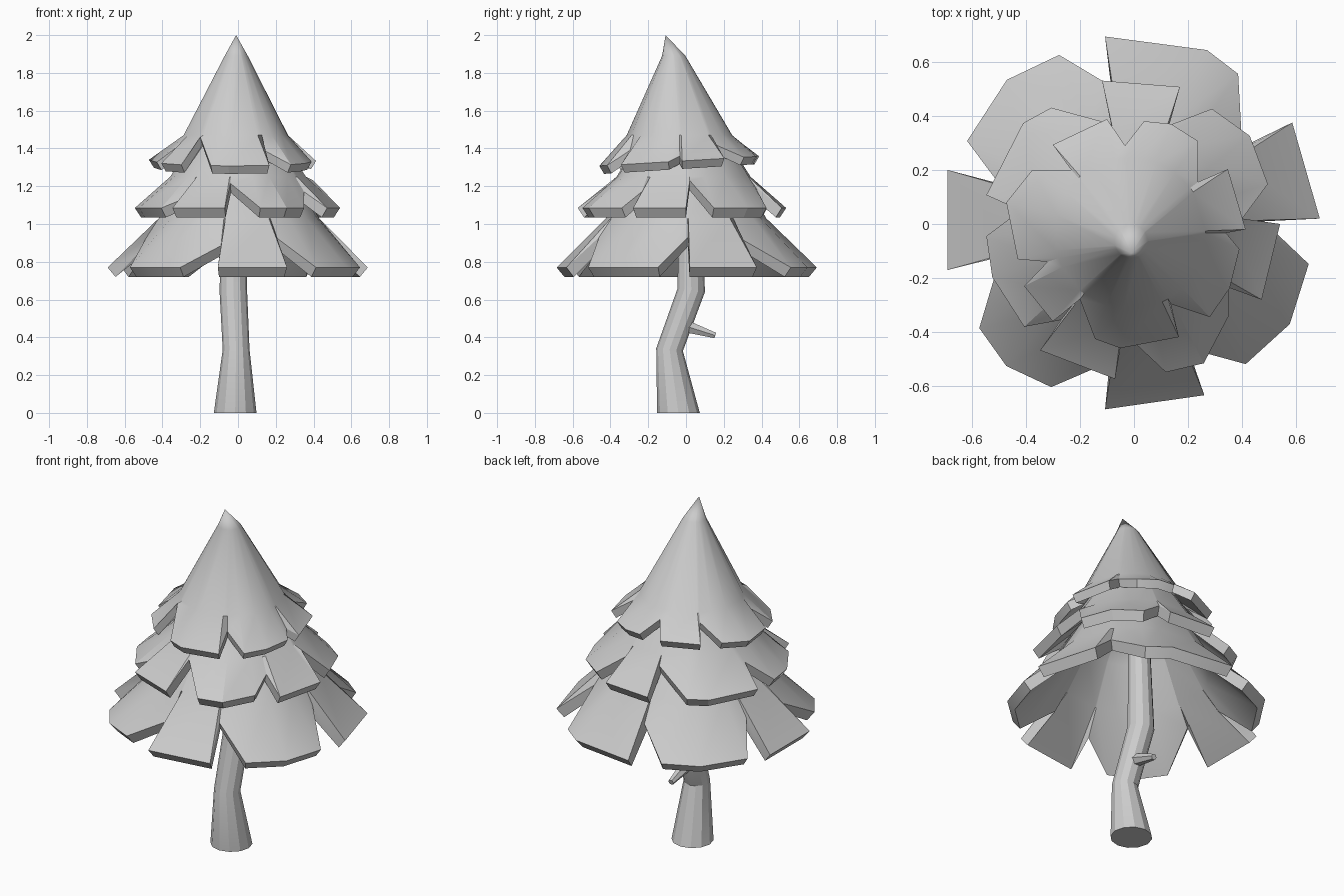
import bpy, math
from mathutils import Vector

if "Cube" in bpy.data.objects:
    bpy.data.objects.remove(bpy.data.objects["Cube"])


def make_object(name, verts, faces):
    mesh = bpy.data.meshes.new(name)
    mesh.from_pydata(verts, [], faces)
    mesh.update()
    ob = bpy.data.objects.new(name, mesh)
    bpy.context.collection.objects.link(ob)
    bpy.ops.object.select_all(action='DESELECT')
    ob.select_set(True)
    bpy.context.view_layer.objects.active = ob
    bpy.ops.object.mode_set(mode='EDIT')
    bpy.ops.mesh.select_all(action='SELECT')
    bpy.ops.mesh.normals_make_consistent(inside=False)
    bpy.ops.object.mode_set(mode='OBJECT')
    bpy.ops.object.shade_smooth_by_angle(angle=math.radians(25))
    return ob


def foliage(name, outline, rim, tilt, rings, tip, thick, shrink):
    """Jagged skirt: (x, y) are tab corners on the rim, (x, y, z) are notch tips."""
    n = len(outline)
    cx, cy = rings[0][2:]
    edge = [Vector(p) if len(p) == 3 else Vector((p[0], p[1], rim + tilt * p[1]))
            for p in outline]
    angles = [math.atan2(p.y - cy, p.x - cx) for p in edge]
    outer = list(edge)
    for r, z, x, y in rings:
        outer += [Vector((x + r * math.cos(a), y + r * math.sin(a), z)) for a in angles]
    outer.append(Vector(tip))
    inner = [Vector((cx + (p.x - cx) * shrink, cy + (p.y - cy) * shrink, p.z - thick))
             for p in outer]
    m, last = len(outer), len(rings) * n
    faces = []
    for i in range(n):
        j = (i + 1) % n
        for o in (0, m):
            for k in range(0, last, n):
                faces.append((o + k + i, o + k + j, o + k + n + j, o + k + n + i))
            faces.append((o + last + i, o + last + j, o + m - 1))
        faces.append((i, j, m + j, m + i))
    return make_object(name, outer + inner, faces)


def tube(name, path, sides, flat):
    """Tapered tube through (x, y, z, radius); rings level or across the path."""
    pts = [Vector(p[:3]) for p in path]
    verts, faces = [], []
    for i, p in enumerate(pts):
        d = Vector((0, 0, 1)) if flat else pts[-1] - pts[0]
        if flat and 0 < i < len(pts) - 1:
            d = pts[i + 1] - pts[i - 1]
        q = Vector((0, 0, 1)).rotation_difference(d)
        for s in range(sides):
            a = 2 * math.pi * s / sides
            verts.append(p + q @ Vector((math.cos(a), math.sin(a), 0)) * path[i][3])
    for i in range(len(pts) - 1):
        for s in range(sides):
            t = (s + 1) % sides
            faces.append((i * sides + s, i * sides + t, (i + 1) * sides + t, (i + 1) * sides + s))
    faces.append(tuple(range(sides)))
    faces.append(tuple(range(len(verts) - sides, len(verts))))
    return make_object(name, verts, faces)


# Bent trunk and broken branch stub
tube("trunk", [(-.015, -.04, 0, .113), (-.01, -.087, .335, .071),
               (-.025, .028, .65, .073), (-.02, .02, 1.15, .06)], 12, True)
tube("branch_stub", [(-.01, -.02, .465, .04), (-.01, .155, .41, .017)], 6, False)

# Lowest, widest skirt
low = [(.687, .02), (.585, .375), (.40, .285, .925), (.385, .555), (.27, .643), (-.107, .693),
       (-.085, .51, .91), (-.277, .625), (-.47, .533), (-.617, .307), (-.5, .15, .92),
       (-.69, .2), (-.69, -.17), (-.49, -.11, .92), (-.572, -.385), (-.472, -.525),
       (-.306, -.603), (-.09, -.51, .885), (-.107, -.685), (.26, -.633), (.2, -.46, .93),
       (.413, -.518), (.576, -.37), (.646, -.148), (.48, .01, .93)]
foliage("lower_foliage", low, .77, 0, [(.43, 1.03, 0, 0), (.3, 1.25, 0, 0)],
        (0, 0, 1.6), .05, .94)

# Middle skirt
mid = [(.472, -.28), (.54, 0), (.4, .02, 1.23), (.495, .148), (.428, .326), (.288, .426),
       (.13, .365, 1.2), (.17, .507), (-.118, .53), (-.085, .37, 1.2), (-.306, .43),
       (-.41, .373), (-.546, .107), (-.42, .05, 1.19), (-.546, -.045), (-.524, -.196),
       (-.406, -.38), (-.27, -.355, 1.14), (-.347, -.467), (-.07, -.573), (-.04, -.4, 1.215),
       (.118, -.548), (.258, -.515), (.35, -.34), (.35, -.235, 1.17)]
foliage("middle_foliage", mid, 1.085, 0, [(.36, 1.25, 0, -.01), (.25, 1.42, 0, -.01)],
        (0, -.03, 1.75), .05, .94)

# Top cone with a bent tip
top = [(.347, .203), (.236, .155, 1.42), (.236, .307), (.137, .37), (.037, .38),
       (-.033, .29, 1.43), (-.1, .388), (-.3, .293), (-.232, .2, 1.43), (-.376, .2),
       (-.472, .08), (-.43, -.13), (-.32, -.14, 1.41), (-.406, -.23), (-.3, -.36),
       (-.2, -.278, 1.46), (-.144, -.425), (-.05, -.459), (.166, -.418), (.137, -.296, 1.39),
       (.28, -.344), (.354, -.237), (.39, -.093), (.34, -.033, 1.36), (.413, -.02)]
foliage("top_foliage", top, 1.335, .06,
        [(.28, 1.47, -.015, -.035), (.062, 1.89, -.01, -.065)], (-.01, -.108, 2), .042, .94)
